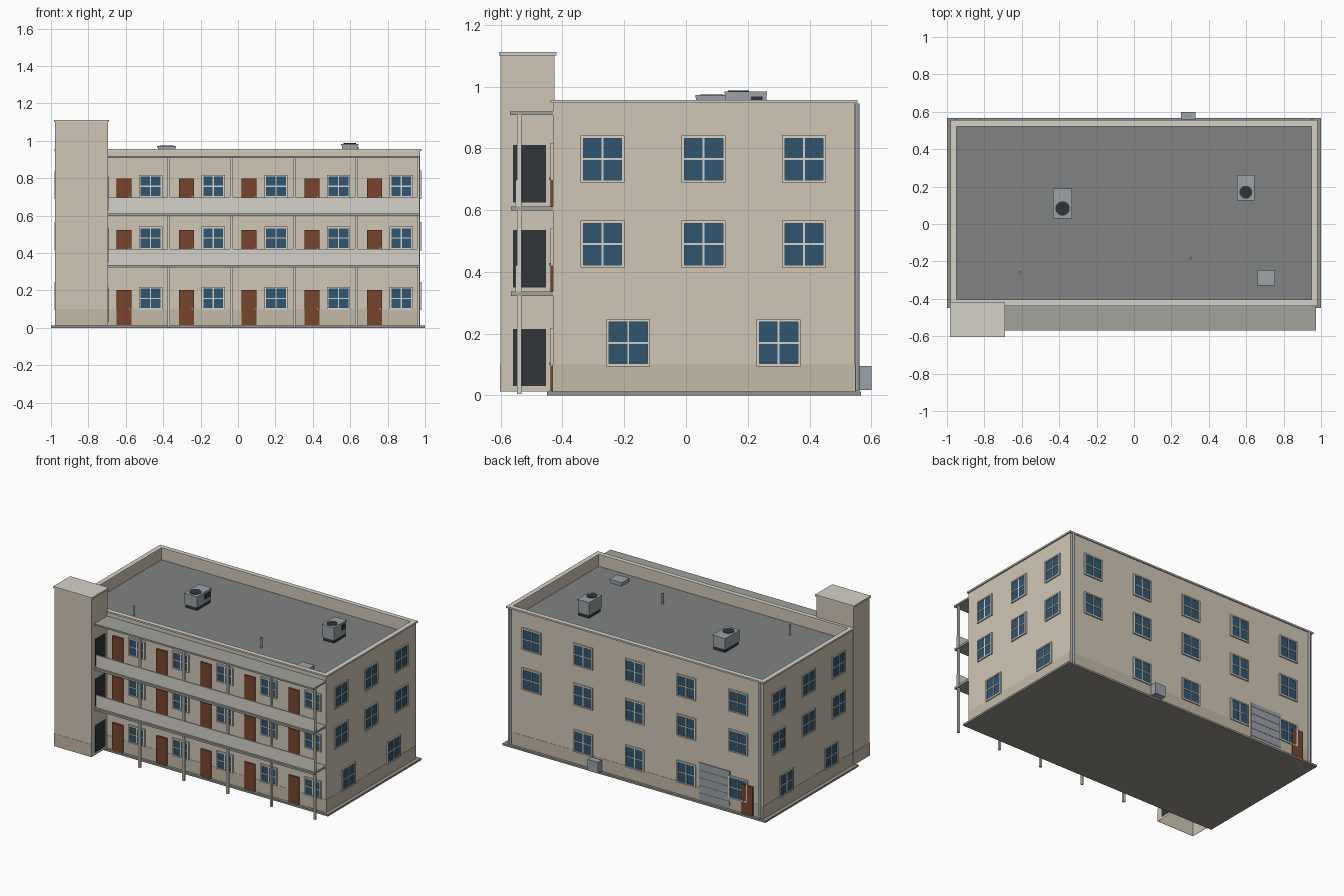
import bpy, bmesh
from mathutils import Matrix, Vector

if "Cube" in bpy.data.objects:
    bpy.data.objects.remove(bpy.data.objects["Cube"])


def mat(name, r, g, b):
    m = bpy.data.materials.new(name)
    m.diffuse_color = (r, g, b, 1)
    m.use_nodes = True
    m.node_tree.nodes["Principled BSDF"].inputs["Base Color"].default_value = m.diffuse_color
    return m


WALL = mat("wall", .63, .57, .47)
SKIRT = mat("skirt", .55, .49, .39)
TRIM = mat("trim", .66, .64, .58)
SLAB = mat("slab", .36, .36, .33)
ROOF = mat("roof", .22, .23, .23)
GLASS = mat("glass", .03, .09, .16)
DOOR = mat("door", .19, .06, .025)
DARK = mat("dark", .03, .035, .04)
METAL = mat("metal", .33, .36, .39)
BASE = mat("base", .3, .29, .25)


def finish(name, bm, m):
    bmesh.ops.recalc_face_normals(bm, faces=bm.faces)
    me = bpy.data.meshes.new(name)
    bm.to_mesh(me)
    bm.free()
    me.materials.append(m)
    ob = bpy.data.objects.new(name, me)
    bpy.context.collection.objects.link(ob)
    return ob


def add_box(bm, x0, x1, y0, y1, z0, z1):
    mx = Matrix.Translation(((x0 + x1) / 2, (y0 + y1) / 2, (z0 + z1) / 2)) @ \
        Matrix.Diagonal((abs(x1 - x0), abs(y1 - y0), abs(z1 - z0), 1))
    return bmesh.ops.create_cube(bm, size=1, matrix=mx)


def boxes(name, m, items):
    bm = bmesh.new()
    for b in items:
        add_box(bm, *b)
    return finish(name, bm, m)


def cylinders(name, m, items, seg=12):
    bm = bmesh.new()
    for x, y, r, z0, z1 in items:
        bmesh.ops.create_cone(bm, cap_ends=True, segments=seg, radius1=r, radius2=r,
                              depth=z1 - z0, matrix=Matrix.Translation((x, y, (z0 + z1) / 2)))
    return finish(name, bm, m)


def top_face(bm):
    return max(bm.faces, key=lambda f: f.calc_center_median().z)


X, Y0, Y1, RZ, TOP = .972, -.43, .547, .87, .946

# Base and main block with a sunken roof behind the parapet
boxes("base_slab", BASE, [(-1, 1, -.45, .566, 0, .013)])
bm = bmesh.new()
add_box(bm, -X, X, Y0, Y1, .013, TOP)
bmesh.ops.inset_region(bm, faces=[top_face(bm)], thickness=.022, use_even_offset=True)
inner = max((f for f in bm.faces if f.normal.z > .9), key=lambda f: f.calc_area())
well = bmesh.ops.extrude_discrete_faces(bm, faces=[inner])["faces"][0]
bmesh.ops.translate(bm, verts=well.verts, vec=Vector((0, 0, RZ - TOP)))
finish("main_block", bm, WALL)
boxes("roof_deck", ROOF, [(-X + .022, X - .022, Y0 + .022, Y1 - .022, RZ, RZ + .003)])
cx, cy0, cy1, w = X + .009, Y0 - .008, Y1 + .008, .033
boxes("parapet_cap", TRIM, [(-cx, cx, cy0, cy0 + w, TOP, .957), (-cx, cx, cy1 - w, cy1, TOP, .957),
                            (-cx, -cx + w, cy0 + w, cy1 - w, TOP, .957),
                            (cx - w, cx, cy0 + w, cy1 - w, TOP, .957)])

# Stair tower, open underneath
bm = bmesh.new()
add_box(bm, -.978, -.695, -.6, -.425, .013, 1.1)
bmesh.ops.delete(bm, geom=[min(bm.faces, key=lambda f: f.calc_center_median().z)], context='FACES')
finish("stair_tower", bm, WALL)
boxes("tower_cap", TRIM, [(-.984, -.689, -.605, -.42, 1.1, 1.112)])

# Darker band along the wall foot
e = .0015
boxes("wall_skirt", SKIRT, [(-X, X, Y0 - e, Y0, .013, .1), (-X, X, Y1, Y1 + e, .013, .1),
                            (X, X + e, Y0, Y1, .013, .1), (-X - e, -X, Y0, Y1, .013, .1),
                            (-.978, -.695, -.6 - e, -.6, .013, .1),
                            (-.978 - e, -.978, -.6, -.425, .013, .1)])

# Walkways, balustrades, canopy, posts, tower doorways
boxes("walkway_slabs", SLAB, [(-.695, .974, -.566, Y0, z, z + .014) for z in (.322, .598)])
boxes("walkway_canopy", SLAB, [(-.695, .974, -.57, Y0, .908, .919)])
boxes("balustrades", TRIM, [(-.695, .97, -.552, -.543, z, z + .085) for z in (.336, .612)])
boxes("posts", TRIM, [(x - .007, x + .007, -.547, -.533, .005, .908)
                      for x in (-.37, -.035, .3, .632, .963)])
boxes("tower_doorways", DARK, [(-.696, -.693, -.56, -.453, z, z + .185) for z in (.03, .35, .625)])


def on_wall(side, u0, u1, d0, d1, z0, z1):
    if side == "front":
        return (u0, u1, Y0 - d1, Y0 - d0, z0, z1)
    if side == "back":
        return (u0, u1, Y1 + d0, Y1 + d1, z0, z1)
    if side == "right":
        return (X + d0, X + d1, u0, u1, z0, z1)
    return (-X - d1, -X - d0, u0, u1, z0, z1)


# Window, door and knob positions for every wall
wins, doors = [], []
for i in range(5):
    x = -.61 + .335 * i
    for fz, wz in ((.014, .157), (.336, .48), (.612, .757)):
        doors.append(("front", x, fz, .08, .187))
        wins.append(("front", x + .143, wz, .124, .122))
for i in range(5):
    x = .79 - .393 * i
    for z in (.17, .49, .765):
        if i or z > .2:
            wins.append(("back", x, z, .144, .152))
for side in ("left", "right"):
    for z in (.49, .765):
        wins += [(side, y, z, .142, .152) for y in (-.27, .057, .382)]
    wins += [(side, y, .17, .142, .152) for y in (-.187, .3)]
doors.append(("back", -.855, .014, .085, .2))

frames, panes, leaves, knobs = [], [], [], []
for s, u, z, w, h in wins:
    a, b, c, d, t = u - w / 2, u + w / 2, z - h / 2, z + h / 2, .009
    frames += [on_wall(s, a, b, 0, .009, c, c + t), on_wall(s, a, b, 0, .009, d - t, d),
               on_wall(s, a, a + t, 0, .009, c + t, d - t), on_wall(s, b - t, b, 0, .009, c + t, d - t),
               on_wall(s, u - .003, u + .003, 0, .007, c + t, d - t),
               on_wall(s, a + t, b - t, 0, .007, z - .003, z + .003)]
    panes.append(on_wall(s, a + t, b - t, 0, .004, c + t, d - t))
for s, u, z, w, h in doors:
    leaves.append(on_wall(s, u - w / 2, u + w / 2, 0, .009, z, z + h))
    knobs.append(on_wall(s, u + w * .34, u + w * .42, .009, .013, z + .085, z + .093))
boxes("window_frames", TRIM, frames)
boxes("window_panes", GLASS, panes)
boxes("doors", DOOR, leaves)
boxes("door_knobs", METAL, knobs)

# Slatted garage door at the back
boxes("garage_door", METAL, [on_wall("back", -.72, -.485, 0, .004 + .002 * (i % 2),
                                     .014 + .026 * i, .04 + .026 * i) for i in range(10)])

# Downpipes and wall-side cooling unit
cylinders("downpipes", METAL, [(x, Y1 + .007, .008, .015, .945) for x in (-.95, .95)])
boxes("rear_cooling_unit", METAL, [(.25, .33, .558, .6, .018, .095)])

# Rooftop cooling units with dark plinth, lid and fan
for n, (x0, x1, y0, y1, top, fy, r) in enumerate([(-.432, -.332, .03, .19, .975, .083, .038),
                                                  (.552, .644, .125, .263, .987, .17, .034)]):
    boxes(f"roof_unit_plinth_{n}", DARK, [(x0 + .006, x1 - .006, y0 + .006, y1 - .006, RZ, RZ + .025)])
    boxes(f"roof_unit_{n}", METAL, [(x0 + .003, x1 - .003, y0 + .003, y1 - .003, RZ + .025, top - .012),
                                    (x0, x1, y0, y1, top - .012, top - .003)])
    boxes(f"roof_unit_grille_{n}", DARK, [(x1 - .003, x1, y0 + .085, y1 - .015, top - .055, top - .02)])
    cylinders(f"roof_unit_fan_{n}", DARK, [((x0 + x1) / 2, fy, r, top - .003, top)], 20)

# Roof hatch and vent pipes
boxes("roof_hatch", METAL, [(.663, .752, -.327, -.248, RZ, RZ + .02), (.66, .755, -.33, -.245, RZ + .02, RZ + .028)])
cylinders("vent_pipes", METAL, [(-.61, -.26, .007, RZ, .945), (.305, -.183, .007, RZ, .945)])
